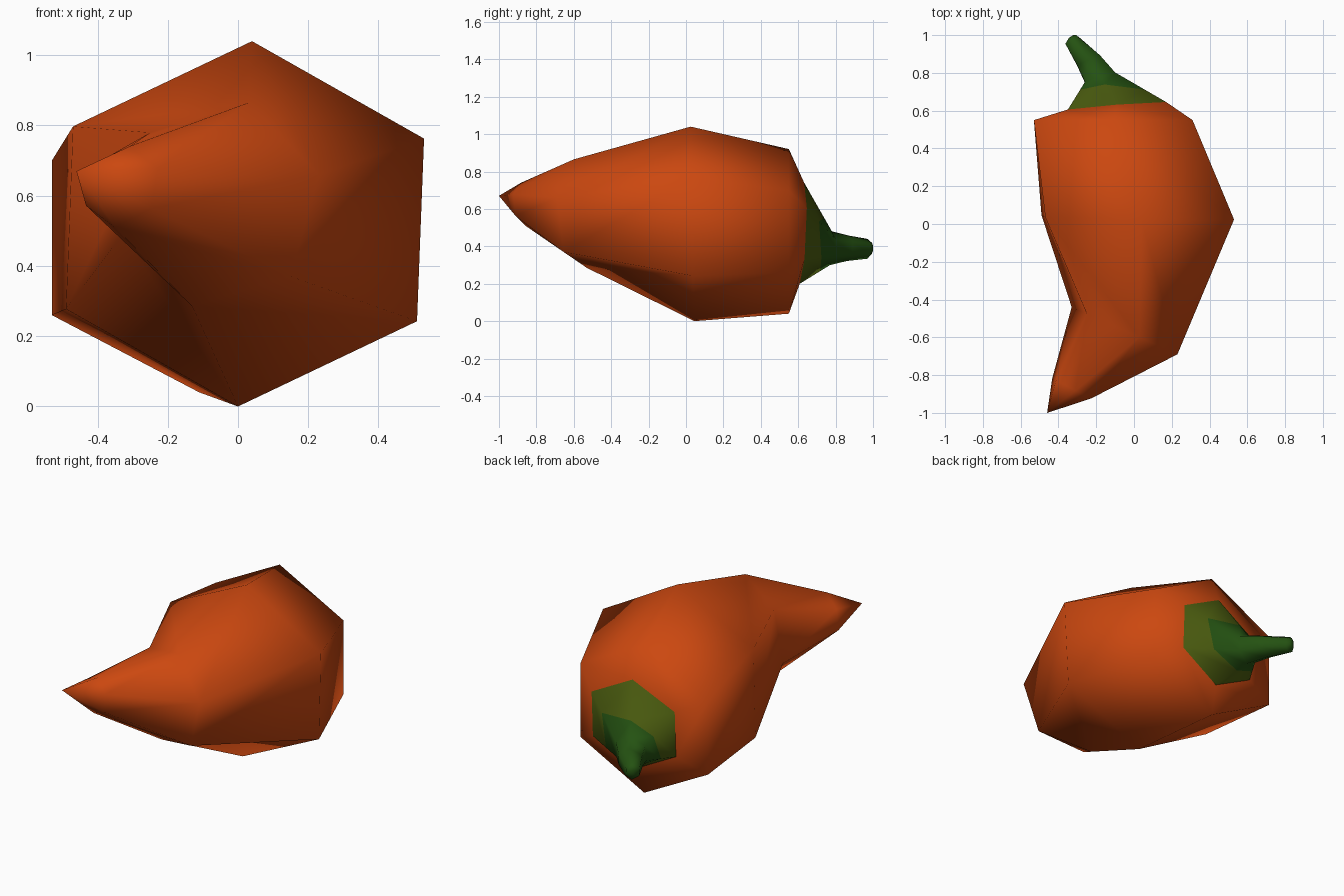
import bpy, bmesh, math
from mathutils import Vector

if "Cube" in bpy.data.objects:
    bpy.data.objects.remove(bpy.data.objects["Cube"])


def material(name, rgb):
    m = bpy.data.materials.new(name)
    m.diffuse_color = (*rgb, 1)
    m.use_nodes = True
    m.node_tree.nodes["Principled BSDF"].inputs["Base Color"].default_value = m.diffuse_color
    return m


def hexagon(c, u, v):
    """Six points around c; u points to the top corner, v sideways to +x."""
    c, u, v = Vector(c), Vector(u), Vector(v)
    return [c + u * math.cos(k * math.pi / 3) + v * math.sin(k * math.pi / 3)
            for k in range(6)]


def loft(name, rings, tip, mats, colour_of_band):
    """Skin through the rings; finish with a pointed tip."""
    bm = bmesh.new()
    loops = [[bm.verts.new(p) for p in r] for r in rings]
    for b, (r0, r1) in enumerate(zip(loops, loops[1:])):
        for k in range(6):
            j = (k + 1) % 6
            f = bm.faces.new((r0[k], r0[j], r1[j], r1[k]))
            f.material_index = colour_of_band(b)
    t = bm.verts.new(tip)
    for k in range(6):
        f = bm.faces.new((loops[-1][k], loops[-1][(k + 1) % 6], t))
        f.material_index = colour_of_band(len(rings) - 1)
    for f in bm.faces:
        f.smooth = True
    # point the surface outwards (rings open at the first loop)
    cap = bm.faces.new(loops[0])
    bmesh.ops.recalc_face_normals(bm, faces=bm.faces[:])
    bmesh.ops.delete(bm, geom=[cap], context='FACES_ONLY')
    me = bpy.data.meshes.new(name)
    bm.to_mesh(me)
    bm.free()
    for m in mats:
        me.materials.append(m)
    ob = bpy.data.objects.new(name, me)
    bpy.context.collection.objects.link(ob)
    return ob


orange = material("pepper orange", (0.60, 0.064, 0.005))
olive = material("cap olive green", (0.072, 0.11, 0.005))
green = material("stem dark green", (0.018, 0.085, 0.006))

# pepper body: from the cap edge forward to the curved tip
collar = hexagon((-.09, .62, .47), (0, .012, .27), (.30, .023, 0))
body = [
    collar,
    hexagon((-.11, .55, .48), (0, 0, .44), (.485, 0, 0)),
    hexagon((.02, .035, .52), (.02, -.01, .52), (.577, -.007, -.02)),
    hexagon((-.05, -.565, .575), (.08, -.035, .29), (.277, -.124, -.069)),
    hexagon((-.33, -.87, .625), (.02, -.012, .115), (.107, -.055, -.005)),
]
loft("pepper_body", body, (-.46, -1, .67), [orange], lambda b: 0)

# stem: olive cap, irregular colour edge, dark green stalk
neck = hexagon((-.18, .775, .39), (0, .005, .09), (.092, .029, 0))
blend = (.72, .42, .55, .68, .5, .72)
edge = [a.lerp(b, t) for a, b, t in zip(collar, neck, blend)]
stem = [
    collar,
    edge,
    neck,
    hexagon((-.24, .865, .39), (0, .003, .068), (.07, .03, 0)),
    hexagon((-.325, .97, .387), (-.004, 0, .053), (.042, .018, 0)),
    hexagon((-.325, .993, .39), (0, 0, .03), (.022, .008, 0)),
]
loft("stem", stem, (-.322, 1.0, .39), [olive, green], lambda b: min(b, 1))
